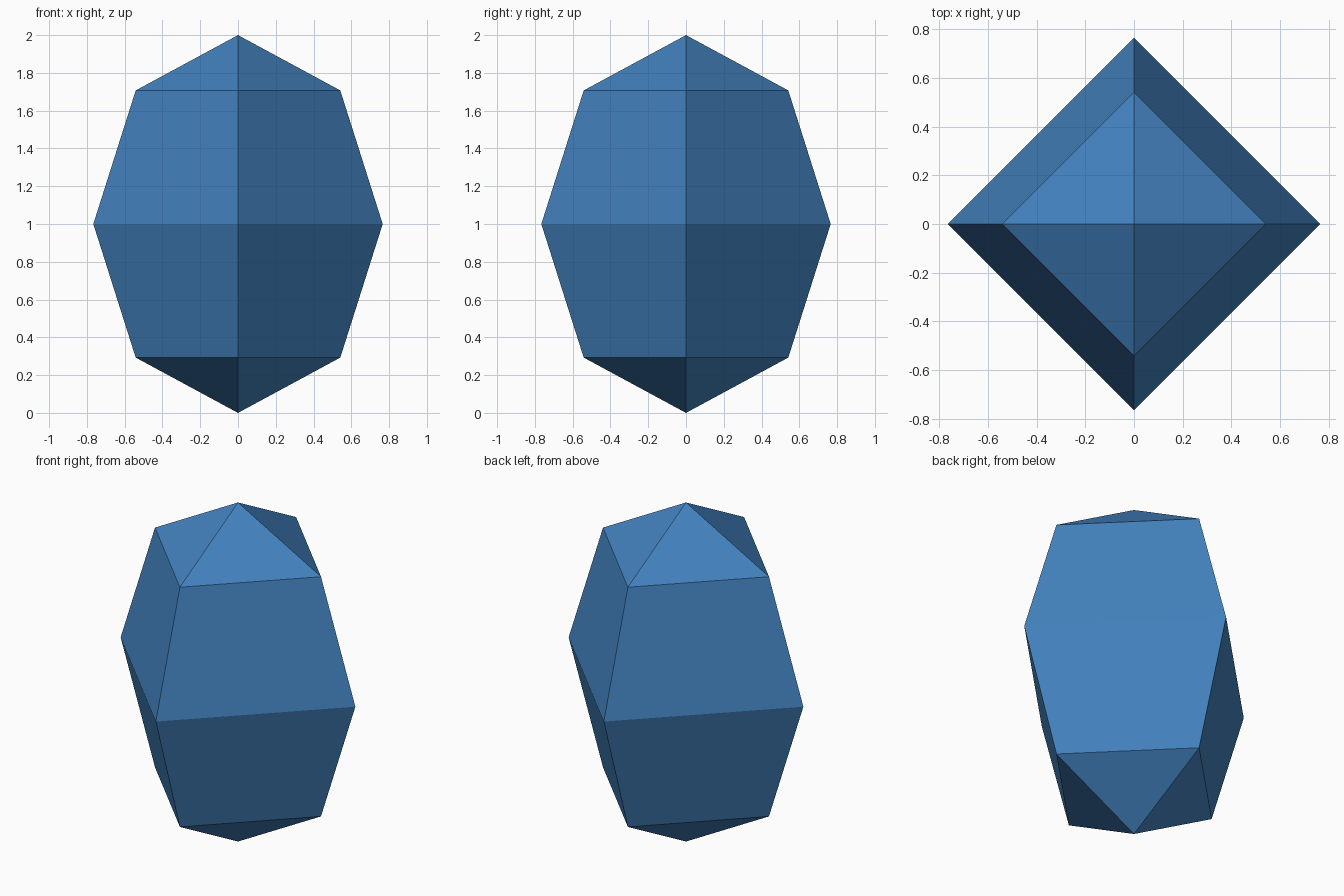
import bpy, bmesh, math

if "Cube" in bpy.data.objects:
    bpy.data.objects.remove(bpy.data.objects["Cube"])

RADIUS, SIDES, RINGS = 0.766, 4, 4

blue = bpy.data.materials.new("blue")
blue.diffuse_color = (0.055, 0.22, 0.51, 1)
blue.use_nodes = True
blue.node_tree.nodes["Principled BSDF"].inputs["Base Color"].default_value = blue.diffuse_color

# Faceted gem: a four-sided, four-band globe stretched along z
bm = bmesh.new()
bottom = bm.verts.new((0, 0, 0))
top = bm.verts.new((0, 0, 2))
rings = []
for i in range(1, RINGS):
    a = math.pi * i / RINGS
    r, z = RADIUS * math.sin(a), 1 - math.cos(a)
    rings.append([bm.verts.new((r * math.cos(t), r * math.sin(t), z))
                  for t in (2 * math.pi * k / SIDES for k in range(SIDES))])

for k in range(SIDES):
    n = (k + 1) % SIDES
    bm.faces.new((bottom, rings[0][n], rings[0][k]))
    bm.faces.new((top, rings[-1][k], rings[-1][n]))
    for low, high in zip(rings, rings[1:]):
        bm.faces.new((low[k], low[n], high[n], high[k]))
bmesh.ops.recalc_face_normals(bm, faces=bm.faces)

mesh = bpy.data.meshes.new("faceted_gem")
bm.to_mesh(mesh)
bm.free()
mesh.materials.append(blue)
bpy.context.collection.objects.link(bpy.data.objects.new("faceted_gem", mesh))
